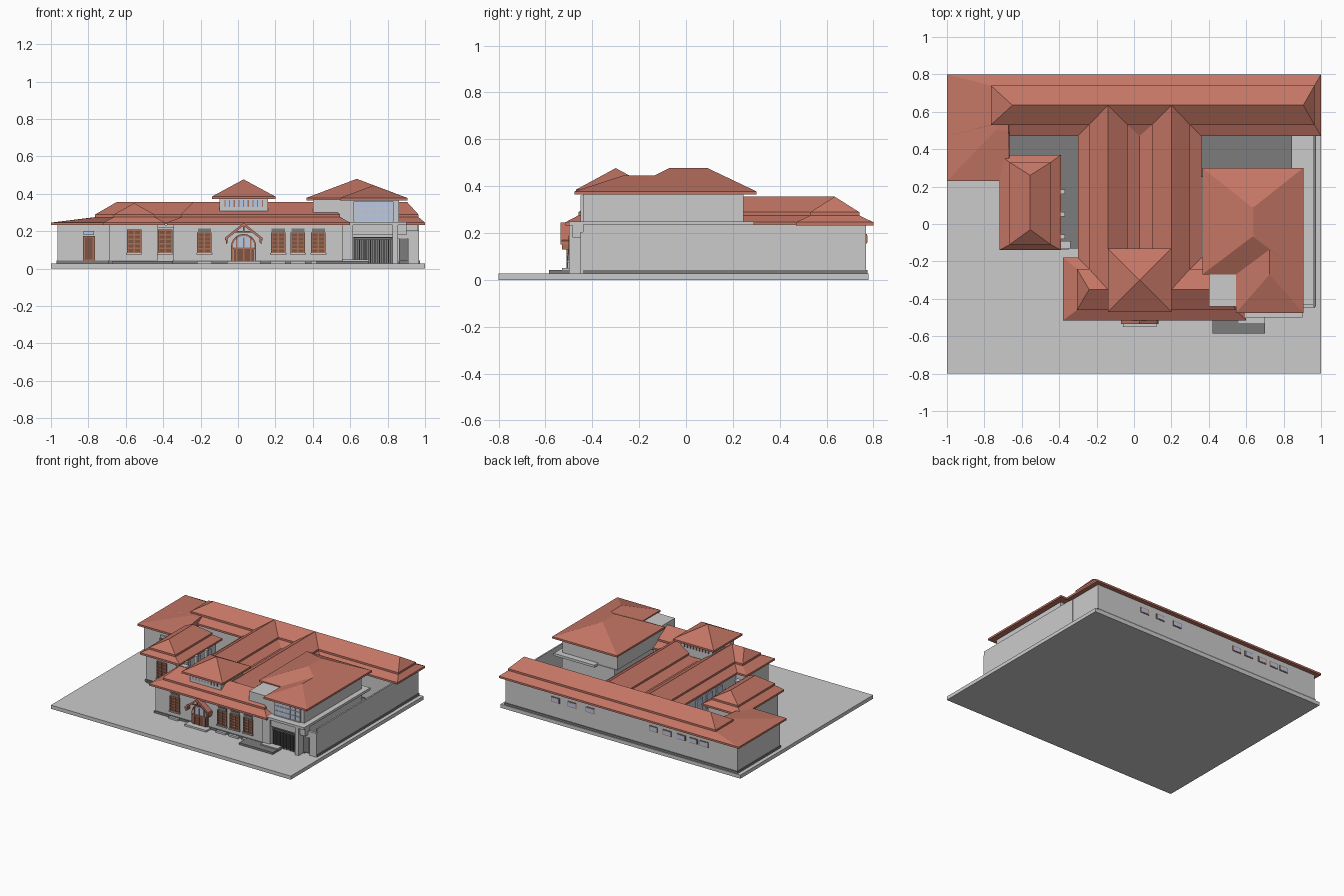
import bpy, bmesh, math

if "Cube" in bpy.data.objects:
    bpy.data.objects.remove(bpy.data.objects["Cube"])

def mat(name, *c):
    m = bpy.data.materials.new(name)
    m.diffuse_color = (*c, 1)
    m.use_nodes = True
    m.node_tree.nodes["Principled BSDF"].inputs["Base Color"].default_value = m.diffuse_color
    return m

RED = mat("roof_red", .55, .18, .13)
WOOD = mat("wood", .40, .17, .10)
DARKWOOD = mat("dark_wood", .22, .09, .06)
DARK = mat("dark_stone", .2, .2, .2)
GLASS = mat("glass", .5, .58, .75)

def finish(name, bm, m):
    bmesh.ops.recalc_face_normals(bm, faces=bm.faces)
    me = bpy.data.meshes.new(name)
    bm.to_mesh(me)
    bm.free()
    ob = bpy.data.objects.new(name, me)
    bpy.context.collection.objects.link(ob)
    if m:
        me.materials.append(m)
    return ob

def rings(name, levels, m=None):
    """Stack of rectangles (x0, x1, y0, y1, z), capped both ends."""
    bm = bmesh.new()
    rs = [[bm.verts.new(p) for p in ((a, c, z), (b, c, z), (b, d, z), (a, d, z))]
          for a, b, c, d, z in levels]
    bm.faces.new(rs[0])
    bm.faces.new(rs[-1])
    for lo, hi in zip(rs, rs[1:]):
        for i in range(4):
            j = (i + 1) % 4
            bm.faces.new((lo[i], lo[j], hi[j], hi[i]))
    bmesh.ops.remove_doubles(bm, verts=bm.verts, dist=1e-5)
    return finish(name, bm, m)

def box(name, x0, x1, y0, y1, z0, z1, m=None):
    return rings(name, [(x0, x1, y0, y1, z0), (x0, x1, y0, y1, z1)], m)

def prism(name, pts, y0, y1, m=None):
    """XZ profile extruded along y."""
    bm = bmesh.new()
    f = bm.faces.new([bm.verts.new((x, y0, z)) for x, z in pts])
    r = bmesh.ops.extrude_face_region(bm, geom=[f])
    bmesh.ops.translate(bm, vec=(0, y1 - y0, 0),
                        verts=[v for v in r["geom"] if isinstance(v, bmesh.types.BMVert)])
    return finish(name, bm, m)

def roof(name, eave, z, top, h):
    """Hipped roof with a thin eave board; top may shrink to a ridge or point."""
    return rings(name, [(*eave, z - .014), (*eave, z), (*top, h)], RED)

def two_tier(name, low, mid, ridge, z=.246, zm=.275, h=.355):
    roof(name + "_lower_roof", low, z, mid, zm)
    roof(name + "_upper_roof", mid, zm + .014, ridge, h)

def walls(name, x0, x1, y0, y1, z1=.24):
    box(name + "_walls", x0, x1, y0, y1, .025, z1)
    box(name + "_plinth", x0 - .006, x1 + .006, y0 - .006, y1 + .006, .025, .043, DARK)

def window(name, x, y, z0, z1, w=.07, transom=True):
    box(name + "_pane", x - w/2, x + w/2, y - .004, y + .01, z0, z1, DARKWOOD)
    for dx in (-w/2, 0, w/2):
        box(name + "_stile", x + dx - .004, x + dx + .004, y - .01, y, z0, z1, WOOD)
    n = 5
    for i in range(n + 1):
        z = z0 + (z1 - z0) * i / n
        box(name + "_rail", x - w/2 - .004, x + w/2 + .004, y - .009, y, z - .003, z + .003, WOOD)
    box(name + "_sill", x - w/2 - .008, x + w/2 + .008, y - .016, y, z0 - .01, z0 - .002)

# ground slab and courtyards
box("ground_slab", -1, 1, -.8, .78, 0, .027)
box("left_court_floor", -.67, -.29, -.13, .5, .02, .04, DARK)
box("right_court_floor", .36, .845, .25, .5, .02, .04, DARK)

# wall blocks
walls("rear_wing", -.965, .965, .5, .768)
walls("left_wing", -.965, -.68, .26, .768)
walls("pavilion", -.69, -.42, -.11, .34)
walls("front_wing", -.345, .56, -.49, -.21)
walls("link_wings", -.27, .33, -.3, .55)
box("gallery_wall", -.43, -.34, -.12, -.1, .025, .22)
box("gallery_wall_cap", -.43, -.34, -.13, -.09, .22, .232)

# roofs
roof("left_wing_roof", (-1, -.665, .23, .8), .246, (-.74, -.67, .5, .73), .277)
two_tier("rear_wing", (-1, 1, .47, .8), (-.765, .965, .53, .74), (-.65, .905, .635, .635))
two_tier("pavilion", (-.72, -.39, -.14, .37), (-.665, -.445, -.11, .33), (-.555, -.555, -.03, .26), h=.35)
two_tier("front_wing", (-.38, .6, -.515, -.18), (-.305, .545, -.46, -.24), (-.24, .48, -.35, -.35))
two_tier("left_link", (-.3, .03, -.3, .6), (-.24, -.035, -.35, .6), (-.14, -.14, -.35, .635))
two_tier("right_link", (.03, .36, -.3, .6), (.095, .3, -.35, .6), (.2, .2, -.35, .635))

# lantern over the entrance hall
box("lantern_walls", -.1, .16, -.43, -.17, .27, .375)
roof("lantern_roof", (-.14, .2, -.47, -.13), .385, (.03, .03, -.3, -.3), .477)
for s, y in ((1, -.433), (-1, -.167)):
    box("lantern_glass", -.07, .13, min(y, y + s*.01), max(y, y + s*.01), .33, .366, GLASS)
    for i in range(9):
        x = -.07 + i * .025
        box("lantern_mullion", x - .003, x + .003, y - .004, y + .004, .33, .366, WOOD)

# right tower
walls("tower_base", .42, .86, -.44, .25)
box("tower_upper_walls", .4, .86, -.44, .245, .24, .37)
box("tower_ledge", .56, .9, -.5, .29, .232, .25)
roof("tower_main_roof", (.365, .905, -.27, .3), .378, (.63, .64, -.07, .09), .478)
roof("tower_front_roof", (.545, .905, -.475, .1), .378, (.725, .725, -.27, .0), .445)
box("tower_glass", .62, .83, -.446, -.43, .252, .36, GLASS)
for i in range(6):
    x = .62 + i * .042
    box("tower_mullion", x - .002, x + .002, -.45, -.44, .252, .36)
for z in (.252, .288, .324, .358):
    box("tower_transom", .62, .83, -.45, -.44, z - .002, z + .002)

# porch under the tower with barred gates
for x0, x1 in ((.555, .615), (.825, .855)):
    box("porch_pier", x0, x1, -.5, -.43, .025, .235)
box("porch_lintel", .6, .9, -.485, -.43, .18, .235)
box("porch_recess", .615, .825, -.45, -.43, .027, .17, DARK)
box("gate_head", .62, .82, -.475, -.468, .155, .165, DARK)
for i in range(17):
    x = .625 + i * .012
    box("gate_bar", x - .002, x + .002, -.474, -.468, .03, .165, DARK)
box("side_gate", .86, .907, -.45, -.444, .04, .16, DARK)
box("side_gate_pier", .91, .968, -.45, -.43, .025, .2)
box("side_gate_lintel", .855, .968, -.45, -.43, .16, .205)
box("boundary_wall", .957, .968, -.44, .5, .025, .236)
box("boundary_plinth", .957, .972, -.44, .5, .025, .043, DARK)
box("porch_step", .42, .7, -.585, -.48, .02, .042, DARK)
box("porch_upper_step", .56, .7, -.53, -.48, .03, .05)

# front windows and left door
for x in (.215, .32, .43, -.18):
    window("front_window", x, -.491, .085, .19)
    box("front_window_transom", x - .035, x + .035, -.497, -.48, .19, .215, DARK)
    box("front_step", x - .04, x + .04, -.515, -.48, .02, .04)
window("pavilion_window", -.555, -.111, .085, .205)
window("gallery_window", -.39, -.121, .085, .205)
box("left_door", -.83, -.765, .25, .27, .04, .175, WOOD)
box("left_door_panel", -.818, -.777, .246, .27, .05, .165, DARKWOOD)
box("left_door_light", -.825, -.77, .25, .27, .18, .2, GLASS)

# windows facing the left court and rear wall
for y in (-.04, .08, .2):
    box("court_window", -.43, -.412, y, y + .07, .09, .2, GLASS)
    box("court_window_side", -.28, -.264, y, y + .07, .09, .2, GLASS)
    box("court_pillar", -.395, -.37, y - .04, y - .015, .03, .24)
for x in (.55, .41, .26, -.27, -.38, -.5, -.6, -.69):
    box("rear_window_frame", x - .036, x + .036, .76, .772, .155, .195, WOOD)
    box("rear_window_glass", x - .031, x + .031, .76, .774, .16, .19, GLASS)

# arched entrance
def arch(w, h, c=.03, base=.04, n=10):
    r = w / 2
    return ([(c - r, base), (c + r, base)] +
            [(c + r * math.cos(math.pi*i/n), h - r + r * math.sin(math.pi*i/n)) for i in range(n + 1)])
prism("entrance_frame", arch(.135, .185), -.5, -.48, WOOD)
prism("entrance_glass", arch(.115, .175), -.504, -.48, GLASS)
box("entrance_door", -.025, .085, -.507, -.48, .04, .105, DARKWOOD)
for x in (-.008, .03, .068):
    box("entrance_mullion", x - .004, x + .004, -.51, -.49, .04, .165, WOOD)
box("entrance_rail", -.028, .088, -.51, -.49, .104, .112, WOOD)
box("entrance_step", -.06, .12, -.55, -.48, .02, .04)

# gabled canopy with braces
for s in (-1, 1):
    prism("canopy_slope", [(.03, .245), (.03 + s*.1, .165), (.03 + s*.1, .15), (.03, .23)], -.535, -.48, RED)
    prism("canopy_brace", [(.03 + s*.085, .17), (.03 + s*.095, .17), (.03 + s*.095, .13), (.03 + s*.085, .14)],
          -.53, -.48, WOOD)
box("canopy_tie", -.02, .08, -.53, -.522, .192, .2, WOOD)
box("canopy_post", .026, .034, -.53, -.522, .195, .235, WOOD)
